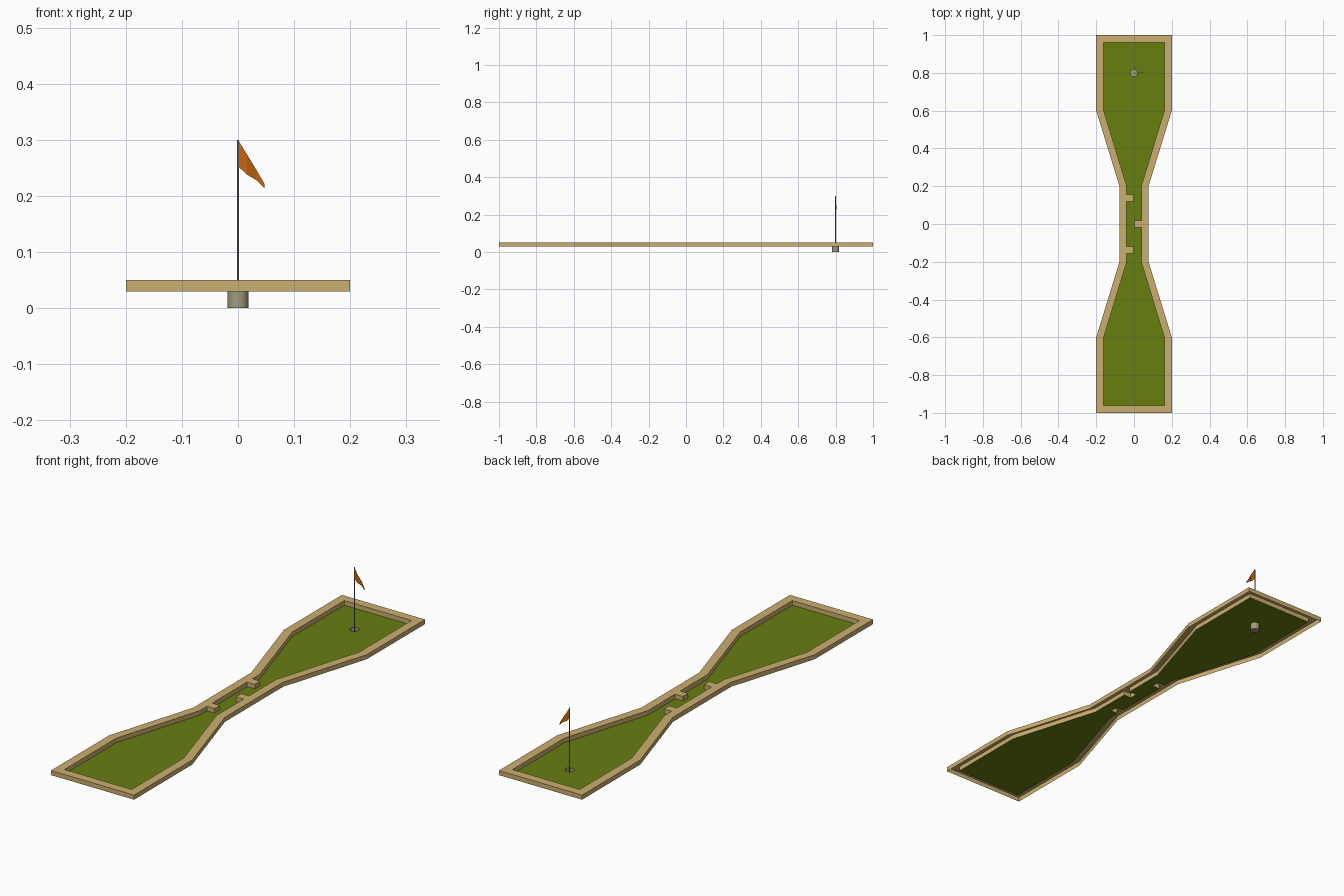
import bpy, bmesh, math

if "Cube" in bpy.data.objects:
    bpy.data.objects.remove(bpy.data.objects["Cube"])

def material(name, rgb):
    m = bpy.data.materials.new(name)
    m.diffuse_color = (*rgb, 1)
    m.use_nodes = True
    m.node_tree.nodes["Principled BSDF"].inputs["Base Color"].default_value = m.diffuse_color
    return m

WOOD = material("pale wood", (0.60, 0.43, 0.16))
GREEN = material("turf green", (0.135, 0.21, 0.005))
CUP = material("cup grey", (0.36, 0.33, 0.20))
STEEL = material("pole grey", (0.23, 0.23, 0.23))
ORANGE = material("flag orange", (0.56, 0.13, 0.004))

Z_LOW, Z_TOP = 0.03, 0.05
HOLE_Y, HOLE_R, SIDES = 0.8, 0.019, 16

def finish(bm, name, mat):
    me = bpy.data.meshes.new(name)
    bm.to_mesh(me)
    bm.free()
    me.materials.append(mat)
    ob = bpy.data.objects.new(name, me)
    bpy.context.collection.objects.link(ob)
    return ob

def loop(bm, pts, z):
    vs = [bm.verts.new((x, y, z)) for x, y in pts]
    return vs, [bm.edges.new((vs[i], vs[(i + 1) % len(vs)])) for i in range(len(vs))]

def fill_up(bm, edges):
    # fill between loops, facing up
    res = bmesh.ops.triangle_fill(bm, edges=edges, use_beauty=True)
    for f in res["geom"]:
        if isinstance(f, bmesh.types.BMFace):
            f.normal_update()
            if f.normal.z < 0:
                f.normal_flip()

def skirt(bm, top, pts, z):
    low = [bm.verts.new((x, y, z)) for x, y in pts]
    n = len(low)
    for i in range(n):
        j = (i + 1) % n
        bm.faces.new((top[i], low[i], low[j], top[j]))
    return low

def side(profile, sign, blocks=()):
    # one long side, from front to back, with blocks poking into the lane
    pts = [(sign * x, y) for x, y in profile]
    extra = []
    for y in blocks:
        extra += [(sign * 0.04, y - 0.018), (sign * 0.003, y - 0.018),
                  (sign * 0.003, y + 0.018), (sign * 0.04, y + 0.018)]
    return pts[:3] + extra + pts[3:]

outer_p = [(0.2, -1), (0.2, -0.6), (0.077, -0.2), (0.077, 0.2), (0.2, 0.6), (0.2, 1)]
inner_p = [(0.162, -0.962), (0.162, -0.605), (0.04, -0.205),
           (0.04, 0.205), (0.162, 0.605), (0.162, 0.962)]
outer = side(outer_p, 1) + side(outer_p, -1)[::-1]
inner = side(inner_p, 1, (0,)) + side(inner_p, -1, (-0.138, 0.138))[::-1]
hole = [(HOLE_R * math.cos(2 * math.pi * i / SIDES),
         HOLE_Y + HOLE_R * math.sin(2 * math.pi * i / SIDES)) for i in range(SIDES)]

# wooden rim: top with outer and inner walls, open underneath
bm = bmesh.new()
ov, oe = loop(bm, outer, Z_TOP)
iv, ie = loop(bm, inner, Z_TOP)
fill_up(bm, oe + ie)
skirt(bm, ov, outer, Z_LOW)
skirt(bm, iv[::-1], inner[::-1], Z_LOW)
finish(bm, "wooden_rim", WOOD)

# turf floor with round hole
bm = bmesh.new()
_, e1 = loop(bm, inner, Z_LOW)
_, e2 = loop(bm, hole, Z_LOW)
fill_up(bm, e1 + e2)
finish(bm, "turf_floor", GREEN)

# cup under the hole
bm = bmesh.new()
cv, _ = loop(bm, hole[::-1], Z_LOW)
low = skirt(bm, cv, hole[::-1], 0)
bm.faces.new(low[::-1])
cup = finish(bm, "hole_cup", CUP)
for p in cup.data.polygons:
    p.use_smooth = len(p.vertices) == 4
for e in cup.data.edges:
    if all(cup.data.vertices[v].co.z < 0.001 for v in e.vertices):
        e.use_edge_sharp = True

# flag pole
bpy.ops.mesh.primitive_cylinder_add(vertices=8, radius=0.0022, depth=0.3,
                                    location=(0, HOLE_Y, 0.15))
pole = bpy.context.object
pole.name = "flag_pole"
pole.data.materials.append(STEEL)

# drooping, slightly waved flag: (x, y wave, top z, bottom z)
bm = bmesh.new()
rows = [(0, 0, 0.300, 0.253), (0.016, -0.003, 0.274, 0.238),
        (0.033, 0.003, 0.246, 0.228), (0.047, 0, 0.222, 0.214)]
cols = [[[bm.verts.new((x, HOLE_Y + w + t, z)) for z in (zt, zb)]
         for x, w, zt, zb in rows] for t in (-0.0007, 0.0007)]
f, b = cols
for i in range(3):
    bm.faces.new((f[i][0], f[i][1], f[i + 1][1], f[i + 1][0]))
    bm.faces.new((b[i][0], b[i + 1][0], b[i + 1][1], b[i][1]))
    for k in (0, 1):
        bm.faces.new((f[i][k], f[i + 1][k], b[i + 1][k], b[i][k]))
for i in (0, 3):
    bm.faces.new((f[i][0], f[i][1], b[i][1], b[i][0]))
bmesh.ops.recalc_face_normals(bm, faces=bm.faces)
finish(bm, "flag", ORANGE)
